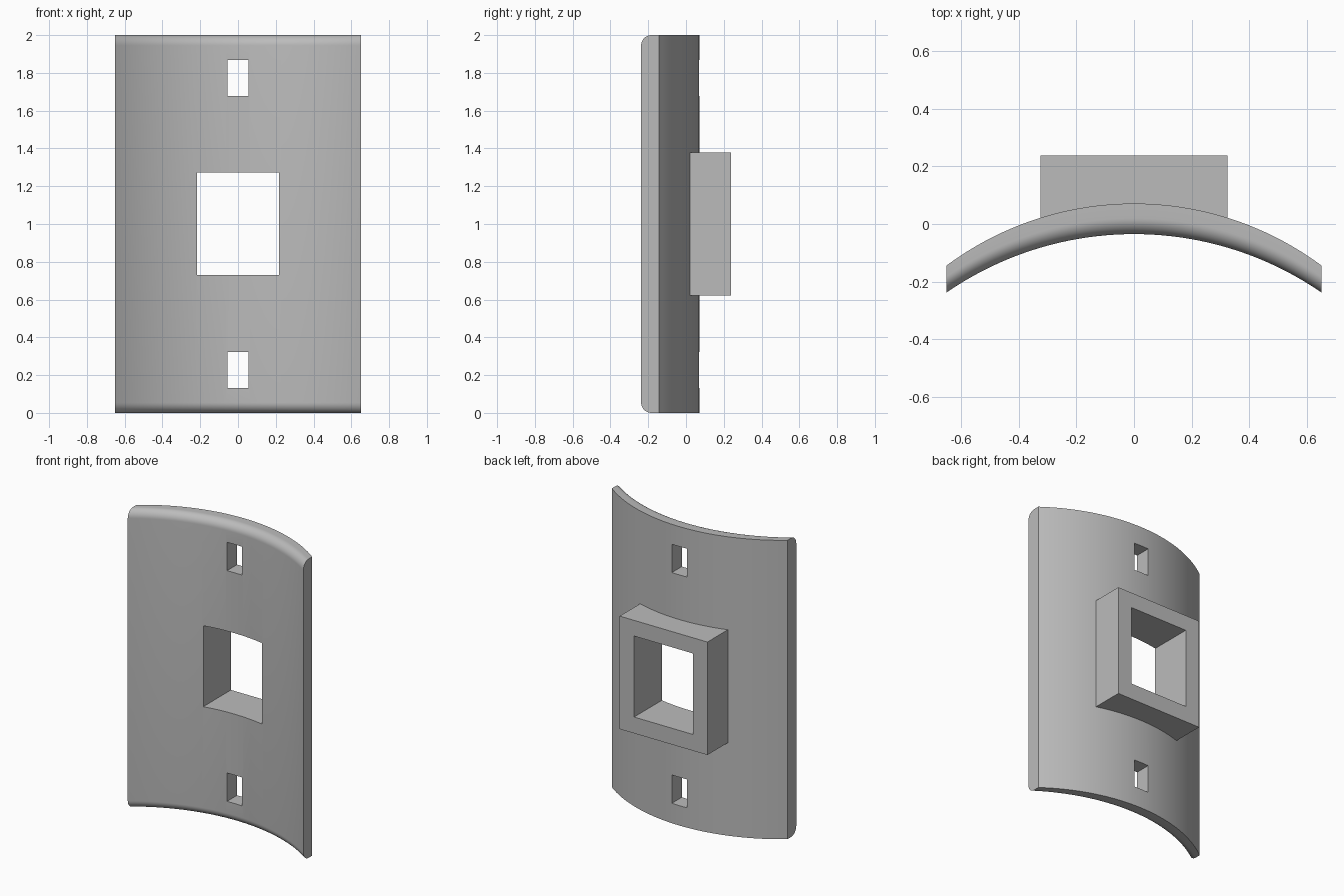
import bpy, bmesh, math

cube = bpy.data.objects.get("Cube")
if cube:
    bpy.data.objects.remove(cube, do_unlink=True)

HALF_W, HEIGHT, FILLET = 0.65, 2.0, 0.055
DEPTH = 0.2375

grey = bpy.data.materials.new("plain_grey")
grey.use_nodes = True
colour = (0.5, 0.5, 0.5, 1)
grey.diffuse_color = colour
grey.node_tree.nodes["Principled BSDF"].inputs["Base Color"].default_value = colour


def arc(x, crown, radius):
    """Depth of a curved face at x."""
    return crown - radius + math.sqrt(radius ** 2 - x ** 2)


def make_object(name, bm):
    bmesh.ops.recalc_face_normals(bm, faces=bm.faces)
    mesh = bpy.data.meshes.new(name)
    bm.to_mesh(mesh)
    bm.free()
    mesh.materials.append(grey)
    obj = bpy.data.objects.new(name, mesh)
    bpy.context.collection.objects.link(obj)
    return obj


def make_box(name, half_x, y0, y1, z_mid, half_z):
    bm = bmesh.new()
    bmesh.ops.create_cube(bm, size=2)
    for v in bm.verts:
        v.co = (v.co.x * half_x,
                (y0 + y1) / 2 + v.co.y * (y1 - y0) / 2,
                z_mid + v.co.z * half_z)
    return make_object(name, bm)


def section(x):
    """Upright cross-section, rounded at the two front corners."""
    front, back = arc(x, -0.035, 1.144), arc(x, 0.071, 1.09)
    steps = 10
    angles = [math.pi / 2 * i / steps for i in range(steps + 1)]
    low = [(front + FILLET * (1 - math.sin(a)), FILLET * (1 - math.cos(a)))
           for a in angles]
    high = [(y, HEIGHT - z) for y, z in reversed(low)]
    return [(x, y, z) for y, z in [(back, 0)] + low + high + [(back, HEIGHT)]]


# Curved plate, lofted across its width
bm = bmesh.new()
SEGMENTS = 40
rings = [[bm.verts.new(p) for p in section(HALF_W * (2 * i / SEGMENTS - 1))]
         for i in range(SEGMENTS + 1)]
for a, b in zip(rings, rings[1:]):
    for j in range(len(a)):
        k = (j + 1) % len(a)
        bm.faces.new((a[j], a[k], b[k], b[j]))
bm.faces.new(rings[0])
bm.faces.new(rings[-1])
plate = make_object("curved_plate", bm)

# Rear collar and the openings
collar = make_box("rear_collar", 0.325, -0.01, DEPTH, 1.0, 0.378)
window = make_box("window_cutter", 0.218, -1, 1, 1.002, 0.271)
slots = [make_box("slot_cutter", 0.056, -1, 1, 1 + s * 0.772, 0.095) for s in (-1, 1)]

for tool, operation in [(collar, 'UNION'), (window, 'DIFFERENCE')] + [
        (s, 'DIFFERENCE') for s in slots]:
    mod = plate.modifiers.new("combine", 'BOOLEAN')
    mod.operation = operation
    mod.solver = 'EXACT'
    mod.object = tool

# Apply, then drop the helper solids
bpy.ops.object.select_all(action='DESELECT')
bpy.context.view_layer.objects.active = plate
plate.select_set(True)
for mod in list(plate.modifiers):
    bpy.ops.object.modifier_apply(modifier=mod.name)
for tool in [collar, window] + slots:
    bpy.data.objects.remove(tool, do_unlink=True)
bpy.ops.object.shade_smooth_by_angle(angle=math.radians(30))
